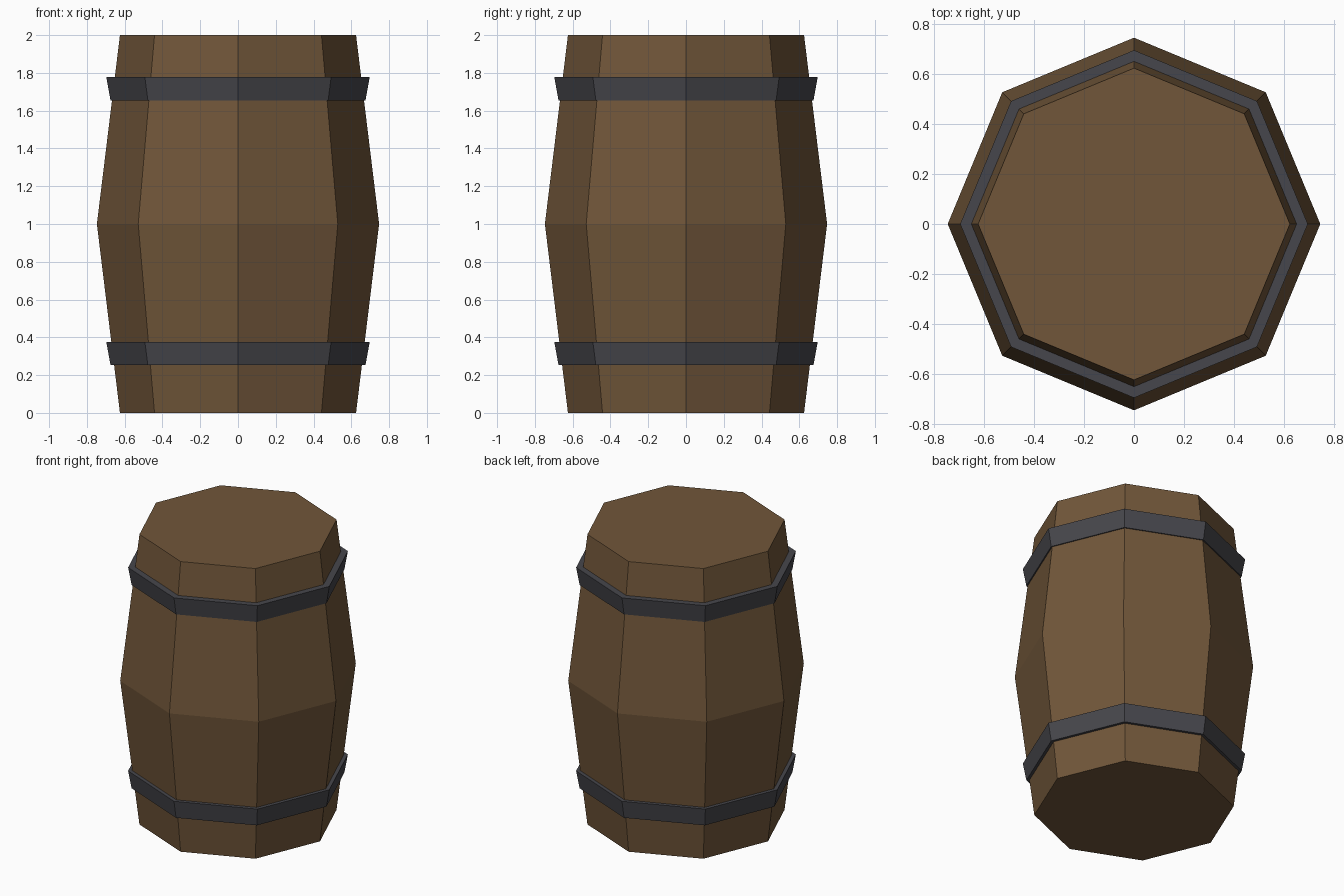
import bpy, bmesh, math

if "Cube" in bpy.data.objects:
    bpy.data.objects.remove(bpy.data.objects["Cube"])

SIDES = 8


def material(name, rgb):
    m = bpy.data.materials.new(name)
    m.diffuse_color = (*rgb, 1.0)
    m.use_nodes = True
    m.node_tree.nodes["Principled BSDF"].inputs["Base Color"].default_value = m.diffuse_color
    return m


def lathe(name, profile, mat, closed=False):
    """Spin (radius, z) points into an octagonal shape with corners on the axes."""
    bm = bmesh.new()
    rings = []
    for r, z in profile:
        rings.append([bm.verts.new((r * math.cos(math.tau * i / SIDES),
                                    r * math.sin(math.tau * i / SIDES), z))
                      for i in range(SIDES)])
    pairs = list(zip(rings, rings[1:]))
    if closed:
        pairs.append((rings[-1], rings[0]))
    else:
        bm.faces.new(rings[0])
        bm.faces.new(rings[-1])
    for a, b in pairs:
        for i in range(SIDES):
            j = (i + 1) % SIDES
            bm.faces.new((a[i], a[j], b[j], b[i]))
    bmesh.ops.recalc_face_normals(bm, faces=bm.faces)
    mesh = bpy.data.meshes.new(name)
    bm.to_mesh(mesh)
    bm.free()
    mesh.materials.append(mat)
    obj = bpy.data.objects.new(name, mesh)
    bpy.context.collection.objects.link(obj)
    return obj


wood = material("brown wood", (0.165, 0.094, 0.042))
iron = material("dark iron", (0.062, 0.062, 0.072))

# Barrel body, widest at mid height
lathe("barrel_body", [(0.625, 0), (0.747, 1.0), (0.625, 2.0)], wood)

# Two hoops, both slightly wider at the top
for name, z in (("lower_hoop", 0.253), ("upper_hoop", 1.655)):
    lathe(name, [(0.675, z), (0.697, z + 0.122),
                 (0.64, z + 0.122), (0.64, z)], iron, closed=True)
